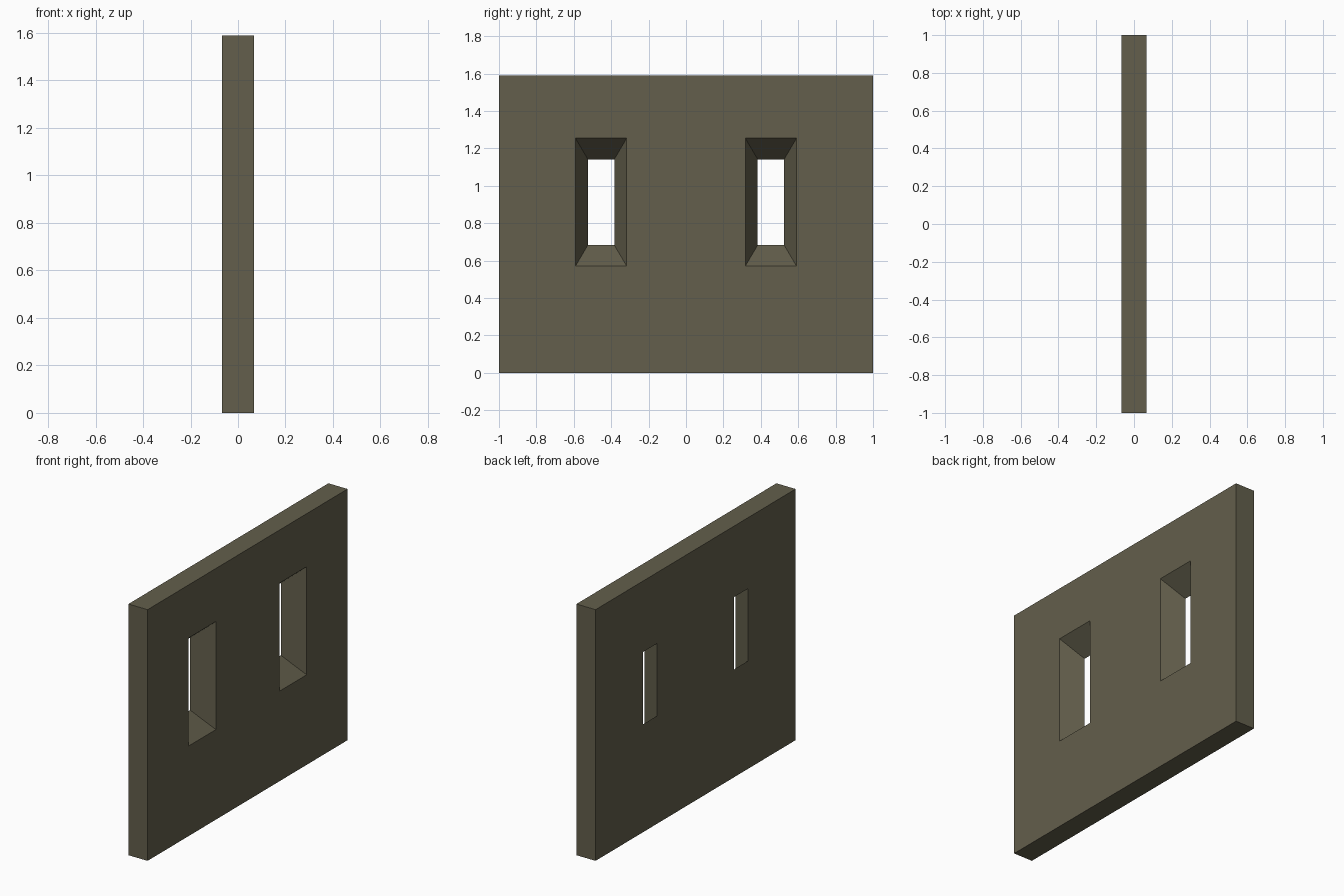
import bpy, bmesh

if "Cube" in bpy.data.objects:
    bpy.data.objects.remove(bpy.data.objects["Cube"])

HALF_T, HALF_W, HEIGHT = 0.067, 1.0, 1.59
SLIT_Y, SLIT_Z = 0.454, 0.912
OUTER = (0.137, 0.342)   # half width, half height on the wide +x face
INNER = (0.0705, 0.229)  # half width, half height on the narrow -x face

stone = bpy.data.materials.new("dark olive stone")
stone.diffuse_color = (0.125, 0.114, 0.072, 1)
stone.use_nodes = True
stone.node_tree.nodes["Principled BSDF"].inputs["Base Color"].default_value = stone.diffuse_color


def prism(name, sections):
    """Box or frustum along x from (x, y, z, half width, half height) sections."""
    bm = bmesh.new()
    rings = []
    for x, y, z, w, h in sections:
        rings.append([bm.verts.new((x, y + a * w, z + b * h))
                      for a, b in ((-1, -1), (1, -1), (1, 1), (-1, 1))])
    a, b = rings
    bm.faces.new(a)
    bm.faces.new(b)
    for i in range(4):
        j = (i + 1) % 4
        bm.faces.new((a[i], a[j], b[j], b[i]))
    bmesh.ops.recalc_face_normals(bm, faces=bm.faces)
    me = bpy.data.meshes.new(name)
    bm.to_mesh(me)
    bm.free()
    me.materials.append(stone)
    ob = bpy.data.objects.new(name, me)
    bpy.context.collection.objects.link(ob)
    return ob


# Wall slab
wall = prism("wall", [(x, 0, HEIGHT / 2, HALF_W, HEIGHT / 2) for x in (-HALF_T, HALF_T)])

# Splayed window slits, the taper carried slightly past both wall faces
def slit_section(x):
    t = (x + HALF_T) / (2 * HALF_T)
    return [i + (o - i) * t for i, o in zip(INNER, OUTER)]

for side, label in ((-1, "left"), (1, "right")):
    cutter = prism(f"{label}_slit_cutter",
                   [(x, side * SLIT_Y, SLIT_Z, *slit_section(x)) for x in (-0.09, 0.09)])
    cutter.hide_render = True
    cutter.hide_set(True)
    mod = wall.modifiers.new(f"{label}_slit", 'BOOLEAN')
    mod.operation = 'DIFFERENCE'
    mod.solver = 'EXACT'
    mod.object = cutter
